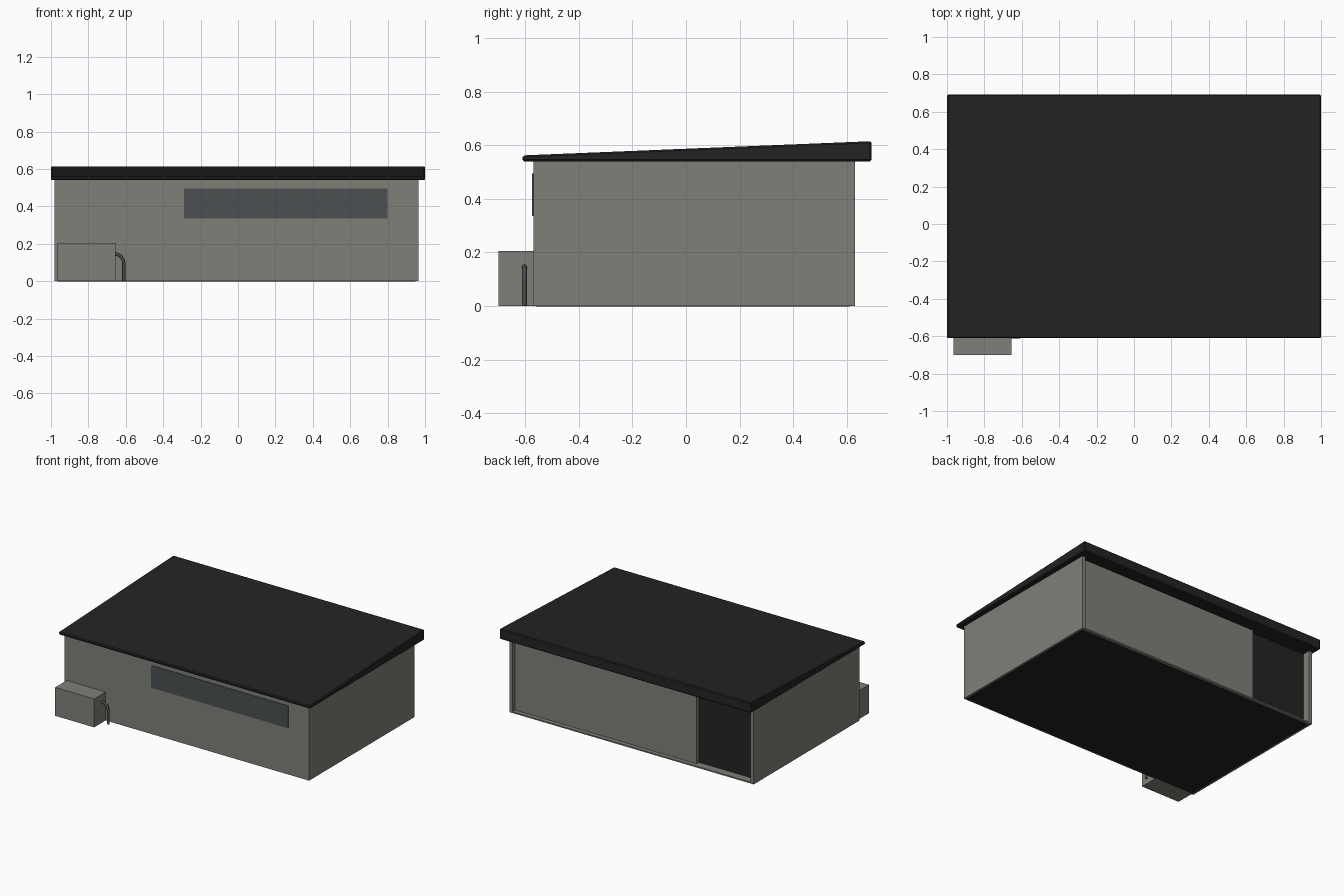
import bpy, bmesh
from mathutils import Vector

if "Cube" in bpy.data.objects:
    bpy.data.objects.remove(bpy.data.objects["Cube"])


def material(name, rgb):
    m = bpy.data.materials.new(name)
    m.diffuse_color = (*rgb, 1)
    m.use_nodes = True
    m.node_tree.nodes["Principled BSDF"].inputs["Base Color"].default_value = m.diffuse_color
    return m


CONCRETE = material("warm_grey_concrete", (0.215, 0.215, 0.19))
ROOFING = material("black_roofing", (0.017, 0.017, 0.017))
GLASS = material("dark_glass", (0.07, 0.08, 0.083))
PIPE = material("dark_pipe", (0.07, 0.07, 0.068))


def make_object(name, bm, mat):
    bmesh.ops.recalc_face_normals(bm, faces=bm.faces)
    me = bpy.data.meshes.new(name)
    bm.to_mesh(me)
    bm.free()
    me.materials.append(mat)
    ob = bpy.data.objects.new(name, me)
    bpy.context.collection.objects.link(ob)
    return ob


def box(name, lo, hi, mat):
    lo, hi = Vector(lo), Vector(hi)
    bm = bmesh.new()
    bmesh.ops.create_cube(bm, size=1)
    for v in bm.verts:
        v.co = (lo + hi) / 2 + v.co * (hi - lo)
    return make_object(name, bm, mat)


X0, X1, Y0, Y1, TOP = -0.98, 0.965, -0.57, 0.63, 0.545
T = 0.025           # wall thickness
DOOR_Y = Y1 - 0.06  # back plane of the entrance recess
PANEL_X = -0.505    # end of the rear panel

# Main body, with side walls and floor running past the recessed rear
box("main_walls", (X0, Y0, 0), (X1, DOOR_Y, TOP), CONCRETE)
box("left_wall_end", (X0, DOOR_Y, 0), (X0 + T, Y1, TOP), CONCRETE)
box("right_wall_end", (X1 - T, DOOR_Y, 0), (X1, Y1, TOP), CONCRETE)
box("rear_sill", (X0 + T, DOOR_Y, 0), (X1 - T, Y1, 0.01), CONCRETE)
box("rear_panel", (PANEL_X, DOOR_Y, 0.01), (X1 - T, Y1 - 0.03, TOP), CONCRETE)

# Dark entrance, strip window and underside
box("entrance", (X0 + T, DOOR_Y, 0.01), (PANEL_X, DOOR_Y + 0.004, TOP), ROOFING)
box("strip_window", (-0.29, Y0 - 0.004, 0.335), (0.80, Y0, 0.495), GLASS)
box("underside", (X0 + 0.015, Y0 + 0.01, -0.002), (X1 - 0.015, Y1 - 0.02, 0.002), ROOFING)

# Sloping wedge roof with softened edges
bm = bmesh.new()
profile = [(-0.61, 0.54), (-0.61, 0.562), (0.692, 0.615), (0.692, 0.54)]
face = bm.faces.new([bm.verts.new((-1, y, z)) for y, z in profile])
ext = bmesh.ops.extrude_face_region(bm, geom=[face])
bmesh.ops.translate(bm, vec=(2, 0, 0),
                    verts=[g for g in ext["geom"] if isinstance(g, bmesh.types.BMVert)])
roof = make_object("roof", bm, ROOFING)
bev = roof.modifiers.new("edge", "BEVEL")
bev.width = 0.006
bev.segments = 1

# Utility box with its drain pipe
box("utility_box", (-0.965, -0.70, 0), (-0.655, Y0, 0.205), CONCRETE)
cu = bpy.data.curves.new("pipe_path", "CURVE")
cu.dimensions = "3D"
cu.bevel_depth = 0.009
cu.bevel_resolution = 2
cu.resolution_u = 8
cu.use_fill_caps = True
sp = cu.splines.new("BEZIER")
path = [((-0.67, 0.147), (-0.69, 0.147), (-0.63, 0.147)),
        ((-0.61, 0.085), (-0.61, 0.125), (-0.61, 0.06)),
        ((-0.61, 0.0), (-0.61, 0.03), (-0.61, -0.03))]
sp.bezier_points.add(len(path) - 1)
for p, (co, left, right) in zip(sp.bezier_points, path):
    p.handle_left_type = p.handle_right_type = "FREE"
    p.co = (co[0], -0.603, co[1])
    p.handle_left = (left[0], -0.603, left[1])
    p.handle_right = (right[0], -0.603, right[1])
cu.materials.append(PIPE)
pipe = bpy.data.objects.new("drain_pipe", cu)
bpy.context.collection.objects.link(pipe)
